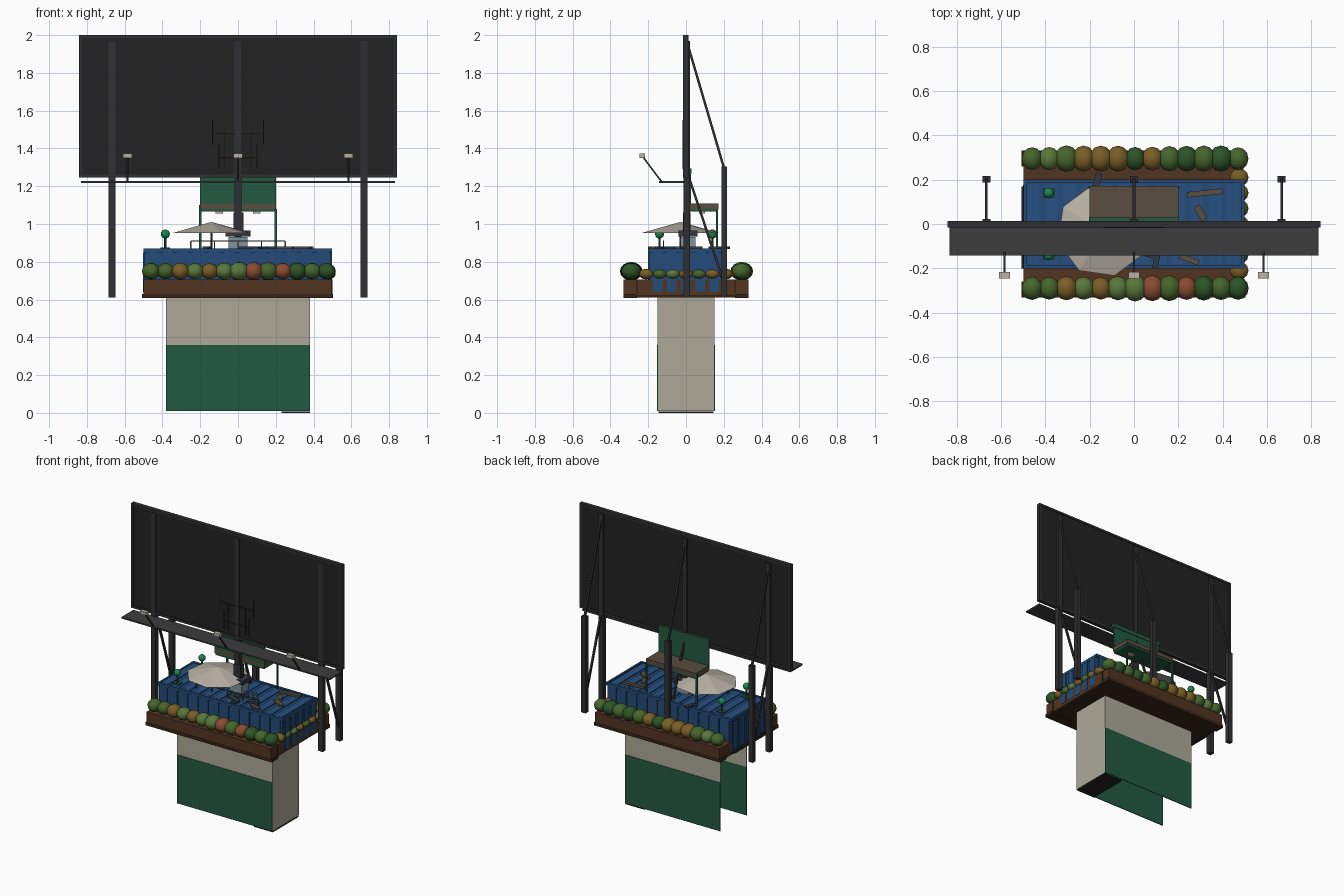
import bpy, bmesh, math, random
from mathutils import Vector, Matrix

if "Cube" in bpy.data.objects:
    bpy.data.objects.remove(bpy.data.objects["Cube"])

random.seed(4)
COL = {'black': (.016, .016, .017), 'frame': (.03, .03, .032), 'deck': (.045, .045, .045),
       'cream': (.42, .40, .32), 'green': (.016, .10, .052), 'brown': (.085, .035, .016),
       'soil': (.04, .018, .009), 'blue': (.018, .07, .19), 'roof': (.02, .08, .22),
       'lamp': (.01, .25, .08), 'cloth': (.48, .44, .37), 'wood': (.10, .075, .05),
       'leaf': (.06, .13, .025), 'leaf_dark': (.025, .09, .02), 'leaf_light': (.10, .19, .045),
       'ochre': (.19, .11, .02), 'red': (.25, .07, .03), 'slate': (.03, .04, .06),
       'lightblue': (.22, .30, .36), 'skin': (.35, .2, .13)}
MATS = {}


def mat(name):
    if name not in MATS:
        MATS[name] = bpy.data.materials.new(name)
        MATS[name].diffuse_color = (*COL[name], 1)
    return MATS[name]


def finish(bm, name, color, smooth=False):
    me = bpy.data.meshes.new(name)
    for f in bm.faces:
        f.smooth = smooth
    bm.to_mesh(me)
    bm.free()
    ob = bpy.data.objects.new(name, me)
    bpy.context.collection.objects.link(ob)
    me.materials.append(mat(color))
    return ob


def box(name, x, y, z, color, rot=0):
    """Box from (min, max) ranges, optionally turned about its own z axis."""
    c = Vector((sum(x) / 2, sum(y) / 2, sum(z) / 2))
    bm = bmesh.new()
    m = (Matrix.Translation(c) @ Matrix.Rotation(math.radians(rot), 4, 'Z')
         @ Matrix.Diagonal((x[1] - x[0], y[1] - y[0], z[1] - z[0], 1)))
    bmesh.ops.create_cube(bm, size=1, matrix=m)
    return finish(bm, name, color)


def bar(name, a, b, w, color, seg=4):
    """Straight rod between two points."""
    a, b = Vector(a), Vector(b)
    d = b - a
    m = (Matrix.Translation((a + b) / 2) @ d.to_track_quat('Z', 'Y').to_matrix().to_4x4()
         @ Matrix.Rotation(math.pi / seg, 4, 'Z'))
    bm = bmesh.new()
    bmesh.ops.create_cone(bm, cap_ends=True, segments=seg, radius1=w, radius2=w, depth=d.length, matrix=m)
    return finish(bm, name, color)


def ball(name, c, r, color, scale=(1, 1, 1)):
    bm = bmesh.new()
    bmesh.ops.create_uvsphere(bm, u_segments=12, v_segments=8, radius=r,
                              matrix=Matrix.Translation(c) @ Matrix.Diagonal((*scale, 1)))
    return finish(bm, name, color, True)


# Pedestal: open on the left and mostly open below
for side, s in (('front', -1), ('back', 1)):
    y = sorted((s * .146, s * .15))
    box(f'pedestal_{side}_wall', (-.38, .38), y, (.36, .61), 'cream')
    y = sorted((s * .148, s * .153))
    box(f'pedestal_{side}_panel', (-.38, .38), y, (.01, .36), 'green')
box('pedestal_right_wall', (.375, .38), (-.15, .15), (.01, .61), 'cream')
box('pedestal_foot_plate', (.23, .38), (-.145, .145), (0, .008), 'black')

# Planter troughs on the front, back and right
box('planter_floor', (-.5, .48), (-.325, .325), (.612, .622), 'soil')
for side, s in (('front', -1), ('back', 1)):
    box(f'{side}_planter', (-.5, .495), sorted((s * .2, s * .33)), (.62, .705), 'brown')
    box(f'{side}_planter_trim', (-.507, .503), sorted((s * .26, s * .332)), (.608, .63), 'soil')
    box(f'{side}_planter_end_batten', (.493, .5), sorted((s * .255, s * .265)), (.615, .705), 'soil')
box('right_planter', (.475, .495), (-.26, .26), (.62, .705), 'brown')
box('left_end_sill', (-.507, -.495), (-.2, .17), (.61, .63), 'black')

# Shrubs
rows = {-1: 'leaf leaf ochre leaf_light ochre leaf_light leaf_light red leaf red leaf_dark leaf leaf_dark',
        1: 'leaf leaf_light leaf ochre ochre ochre leaf_dark ochre leaf leaf_dark leaf leaf_dark leaf'}
for s, names in rows.items():
    for i, c in enumerate(names.split()):
        k = random.uniform(.92, 1.1)
        ball('shrub', (-.46 + i * .0775, s * (.295 if s > 0 else .29), .75), .05 * k, c, (1, 1.1, .9))
for i, c in enumerate(('ochre', 'leaf', 'leaf_light', 'ochre', 'leaf', 'ochre', 'ochre')):
    y = -.21 + i * .07
    ball('right_shrub', (.475, y, .735), .04, c, (1.05, 1, .7))

# Shipping-style container with ribbed walls and roof
box('container_body', (-.495, .49), (-.193, .193), (.625, .862), 'blue')
for i in range(12):
    x = -.455 + i * .082
    for s in (-1, 1):
        box('container_rib', (x - .028, x + .028), sorted((s * .19, s * .2)), (.64, .85), 'blue')
    box('roof_rib', (x - .028, x + .028), (-.18, .18), (.86, .868), 'roof')
for i in range(5):
    y = -.15 + i * .075
    for x in ((-.502, -.49), (.485, .497)):
        box('container_end_rib', x, (y - .025, y + .025), (.64, .85), 'blue')
for s in (-1, 1):
    box('container_top_rail', (-.5, .495), sorted((s * .185, s * .202)), (.85, .87), 'blue')
    box('container_end_rail', sorted((s * .485, s * .498)), (-.2, .2), (.85, .87), 'blue')

# Parasol
bm = bmesh.new()
bmesh.ops.create_cone(bm, cap_ends=False, segments=8, radius1=.21, radius2=0, depth=.058,
                      matrix=Matrix.Translation((-.14, -.03, .982)) @ Matrix.Rotation(.25, 4, 'Z'))
finish(bm, 'parasol_canopy', 'cloth')
bar('parasol_pole', (-.14, -.03, .865), (-.14, -.03, 1.005), .006, 'frame', 8)

# Globe lamps
for y in (-.14, .14):
    bar('globe_lamp_post', (-.385, y, .865), (-.385, y, .93), .006, 'green', 8)
    box('globe_lamp_base', (-.41, -.36), (y - .02, y + .02), (.865, .875), 'green')
    ball('globe_lamp', (-.385, y, .947), .024, 'lamp')

# Low railing
for x in (-.25, -.125, 0, .125, .25):
    bar('railing_post', (x, -.12, .865), (x, -.12, .91), .004, 'wood')
bar('railing_top', (-.25, -.12, .91), (.25, -.12, .91), .004, 'wood')

# Seated figure-like kiosk and equipment in the middle
box('kiosk_base', (-.05, .05), (-.03, .05), (.865, .932), 'lightblue')
box('kiosk_top', (-.065, .065), (-.04, .06), (.935, .965), 'slate')
box('kiosk_column', (-.025, .03), (-.015, .025), (.965, 1.06), 'frame')
for s in (-1, 1):
    box('hanging_light', (s * .1 - .02, s * .1 + .02), (.07, .1), (1.055, 1.07), 'cloth')

# Planks and scrap slabs on the roof
for x, y, l, w, r, c in ((.32, .14, .16, .025, 6, 'wood'), (.30, .05, .07, .03, -60, 'wood'),
                         (.25, -.16, .09, .025, -20, 'wood'), (.34, -.02, .1, .03, -30, 'wood'),
                         (.10, -.17, .06, .025, 80, 'slate'), (.08, -.07, .1, .03, 30, 'slate'),
                         (.16, -.03, .1, .03, -50, 'slate'), (.05, -.13, .09, .03, -15, 'slate'),
                         (.19, -.1, .08, .03, 15, 'slate'), (-.165, .2, .06, .03, 75, 'slate')):
    box('loose_slab', (x - l / 2, x + l / 2), (y - w / 2, y + w / 2), (.868, .882), c, r)

# Booth: board, canopy slab and legs
box('booth_board', (-.2, .2), (.016, .026), (1.1, 1.29), 'green')
box('booth_board_rim', (-.203, .203), (.012, .03), (1.265, 1.295), 'green')
box('booth_canopy', (-.2, .2), (.016, .172), (1.08, 1.108), 'wood')
box('booth_canopy_trim', (-.195, .195), (.02, .168), (1.065, 1.08), 'green')
for x in (-.2, .2):
    bar('booth_leg', (x, .165, .865), (x, .165, 1.1 if x < 0 else 1.08), .008, 'green')

# Antenna
bars = [((-.135, 1.48), (.135, 1.48)), ((-.1, 1.35), (.1, 1.35)), ((-.135, 1.42), (-.135, 1.55)),
        ((.135, 1.42), (.135, 1.55)), ((-.1, 1.29), (-.1, 1.42)), ((.1, 1.29), (.1, 1.42)),
        ((-.07, 1.29), (-.07, 1.48)), ((.07, 1.29), (.07, 1.48))]
for a, b in bars:
    bar('antenna_rod', (a[0], -.016, a[1]), (b[0], -.016, b[1]), .003, 'frame')

# Billboard panel and frame
box('billboard_panel', (-.835, .835), (-.009, .009), (1.25, 1.995), 'black')
for z in ((1.245, 1.262), (1.985, 2.0)):
    box('billboard_rail', (-.842, .842), (-.015, .013), z, 'frame')
for s in (-1, 1):
    box('billboard_stile', sorted((s * .827, s * .842)), (-.015, .013), (1.25, 2.0), 'frame')

# Masts, rear posts and braces
for x in (-.667, 0, .667):
    low = .61 if x else .865
    box('mast', (x - .018, x + .018), (-.012, .022), (low, 1.97), 'frame')
    box('rear_post', (x - .018, x + .018), (.187, .217), (.61, 1.305), 'frame')
    bar('upper_brace', (x, .015, 1.93), (x, .2, 1.3), .009, 'frame')
    bar('lower_brace', (x, .015, 1.25), (x, .2, .69), .009, 'frame')

# Catwalk and floodlights
box('catwalk', (-.832, .832), (-.142, -.005), (1.218, 1.228), 'deck')
for x in (-.585, 0, .585):
    bar('floodlight_arm', (x, -.13, 1.225), (x, -.228, 1.355), .006, 'frame')
    box('floodlight_head', (x - .024, x + .024), (-.247, -.217), (1.35, 1.372), 'cloth')

for m in bpy.data.materials:
    if m.users and not m.is_grease_pencil:
        m.use_nodes = True
        m.node_tree.nodes["Principled BSDF"].inputs["Base Color"].default_value = m.diffuse_color
